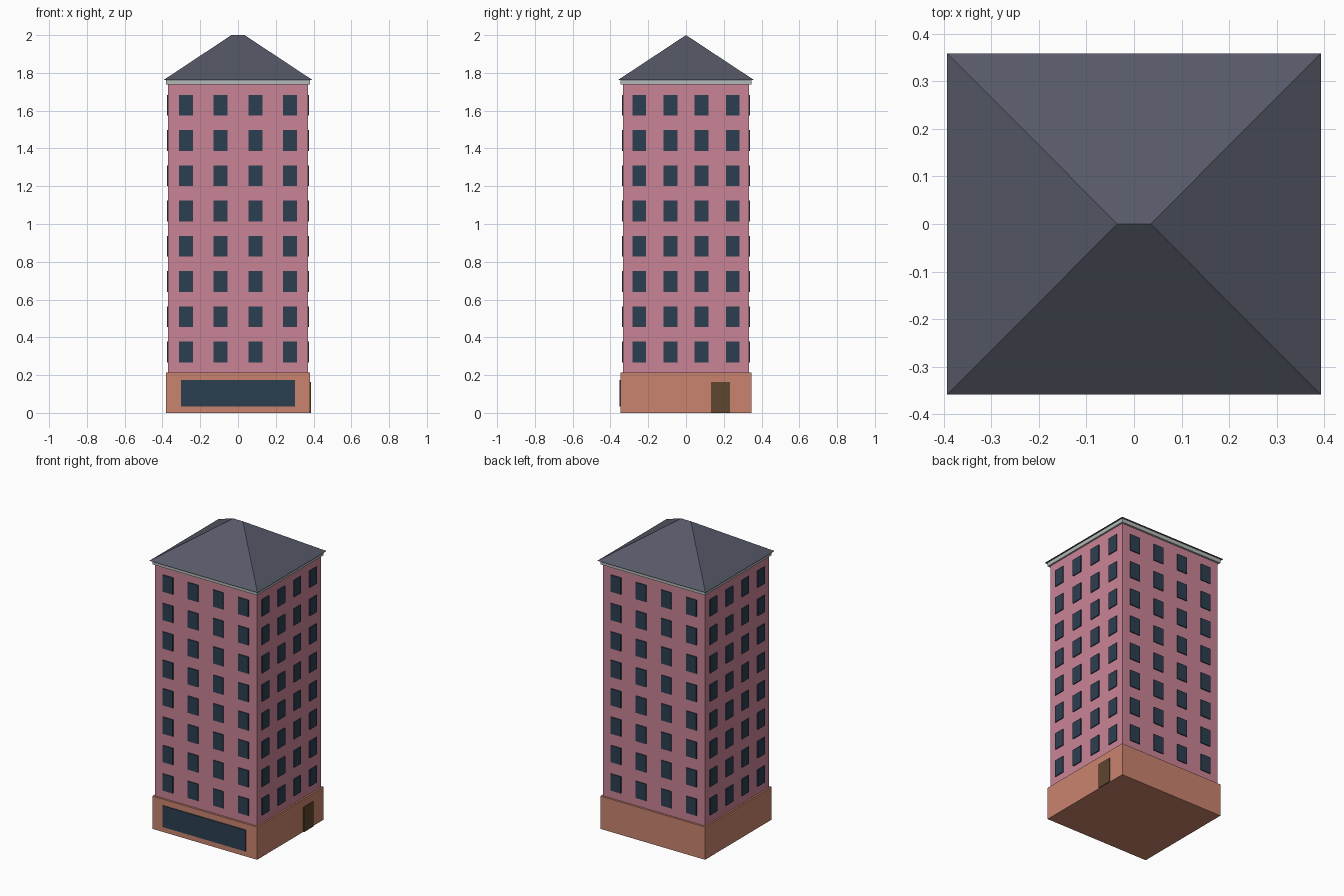
import bpy
import bmesh

old = bpy.data.objects.get("Cube")
if old:
    bpy.data.objects.remove(old, do_unlink=True)


def material(name, rgb):
    # rgb given as 0-255 display values, stored linear
    lin = [(c / 255 / 12.92) if c < 11 else ((c / 255 + 0.055) / 1.055) ** 2.4 for c in rgb]
    mat = bpy.data.materials.new(name)
    mat.use_nodes = True
    mat.diffuse_color = (*lin, 1)
    bsdf = mat.node_tree.nodes["Principled BSDF"]
    bsdf.inputs["Base Color"].default_value = (*lin, 1)
    bsdf.inputs["Roughness"].default_value = 0.9
    return mat


PINK = material("pink wall", (202, 132, 150))
CLAY = material("clay base", (202, 132, 110))
GLASS = material("dark blue glass", (44, 62, 80))
SLATE = material("slate roof", (86, 89, 103))
STONE = material("pale stone", (178, 186, 184))
WOOD = material("brown door", (94, 70, 45))


def add_box(bm, lo, hi):
    verts = bmesh.ops.create_cube(bm, size=1)["verts"]
    for v in verts:
        for i in range(3):
            v.co[i] = lo[i] if v.co[i] < 0 else hi[i]
    return verts


def finish(bm, name, mat):
    bmesh.ops.recalc_face_normals(bm, faces=bm.faces)
    mesh = bpy.data.meshes.new(name)
    bm.to_mesh(mesh)
    bm.free()
    mesh.materials.append(mat)
    obj = bpy.data.objects.new(name, mesh)
    bpy.context.collection.objects.link(obj)
    return obj


def box(name, mat, lo, hi):
    bm = bmesh.new()
    add_box(bm, lo, hi)
    return finish(bm, name, mat)


def block(name, mat, hx, hy, z0, z1):
    return box(name, mat, (-hx, -hy, z0), (hx, hy, z1))


# Stacked body
WX, WY = 0.37, 0.333
BX, BY = 0.381, 0.346
BASE_TOP, WALL_TOP, EAVE = 0.215, 1.738, 1.763
PLATE = 0.006
block("ground_floor", CLAY, BX, BY, 0, BASE_TOP)
block("tower_walls", PINK, WX, WY, BASE_TOP, WALL_TOP)
block("cornice", STONE, BX, BY, WALL_TOP, EAVE)

# Hipped roof with a short ridge
bm = bmesh.new()
eave = [bm.verts.new((sx * 0.393, sy * 0.359, EAVE))
        for sx, sy in ((-1, -1), (1, -1), (1, 1), (-1, 1))]
left, right = (bm.verts.new((x, 0, 2)) for x in (-0.035, 0.035))
a, b, c, d = eave
for loop in (eave, (a, b, right, left), (b, c, right), (c, d, left, right), (d, a, left)):
    bm.faces.new(loop)
finish(bm, "hipped_roof", SLATE)

# Window grid: eight floors, four columns on every side
HALF_W, HALF_H = 0.037, 0.055
for side, sign in (("front", -1), ("back", 1), ("right", -1), ("left", 1)):
    along_x = side in ("front", "back")
    depth, pitch = (WY, 0.183) if along_x else (WX, 0.165)
    near, far = sorted((sign * (depth - 0.002), sign * (depth + PLATE)))
    bm = bmesh.new()
    for floor in range(8):
        z = 0.322 + floor * 0.1867
        for col in range(4):
            u = (col - 1.5) * pitch
            lo, hi = (u - HALF_W, near), (u + HALF_W, far)
            if not along_x:
                lo, hi = lo[::-1], hi[::-1]
            add_box(bm, (*lo, z - HALF_H), (*hi, z + HALF_H))
    finish(bm, side + "_windows", GLASS)

# Ground floor openings
box("shop_window", GLASS, (-0.302, -BY - PLATE, 0.035), (0.302, -BY + 0.002, 0.175))
box("side_door", WOOD, (BX - 0.002, 0.132, 0), (BX + PLATE, 0.232, 0.163))
